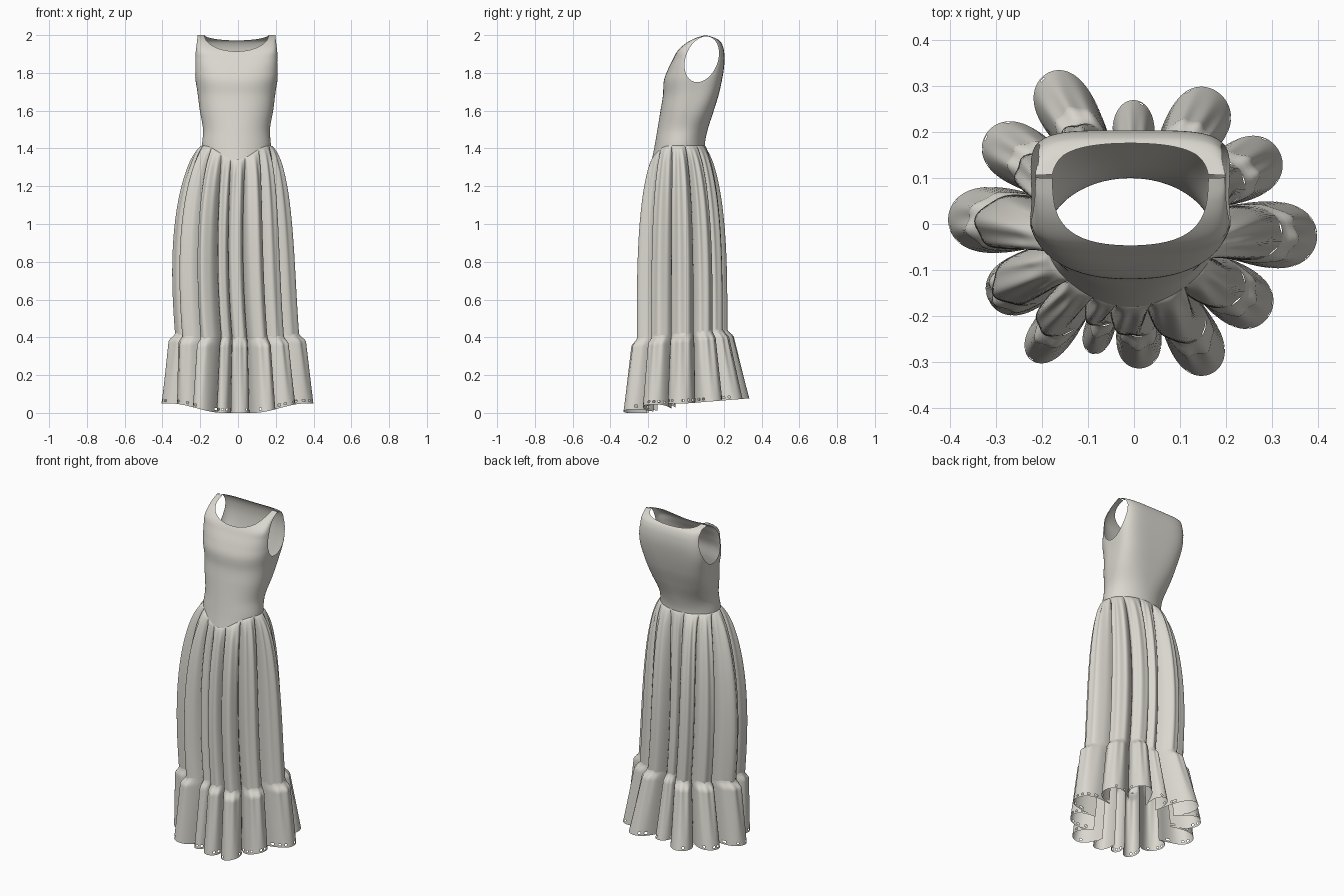
import bpy, bmesh, math, random
from math import sin, cos, pi, atan2, hypot, exp

if "Cube" in bpy.data.objects:
    bpy.data.objects.remove(bpy.data.objects["Cube"])

random.seed(4)
N = 520
cloth = bpy.data.materials.new("ivory_cloth")
cloth.diffuse_color = (0.70, 0.68, 0.62, 1)
cloth.use_nodes = True
cloth.node_tree.nodes["Principled BSDF"].inputs["Base Color"].default_value = cloth.diffuse_color


def interp(pts, z):
    """Smooth interpolation through (z, value) points."""
    if z <= pts[0][0]:
        return pts[0][1]
    for i in range(len(pts) - 1):
        (a, va), (b, vb) = pts[i], pts[i + 1]
        if z <= b:
            p = pts[i - 1] if i else pts[i]
            q = pts[i + 2] if i + 2 < len(pts) else pts[i + 1]
            t, h = (z - a) / (b - a), b - a
            m0 = (vb - p[1]) / (b - p[0]) * h
            m1 = (q[1] - va) / (q[0] - a) * h
            return ((2*t**3 - 3*t*t + 1) * va + (t**3 - 2*t*t + t) * m0
                    + (3*t*t - 2*t**3) * vb + (t**3 - t*t) * m1)
    return pts[-1][1]


def smooth(v, a, b):
    s = min(1, max(0, (v - a) / (b - a)))
    return s * s * (3 - 2 * s)


def sheet(rows, point):
    """Closed tube of cloth; point(angle, t) gives each position, t running down or up."""
    bm = bmesh.new()
    grid = [[bm.verts.new(point(2*pi*i/N, j/rows)) for i in range(N)] for j in range(rows + 1)]
    for j in range(rows):
        for i in range(N):
            k = (i + 1) % N
            bm.faces.new((grid[j][i], grid[j][k], grid[j+1][k], grid[j+1][i]))
    return bm


def finish(bm, name, angle):
    me = bpy.data.meshes.new(name)
    bm.to_mesh(me)
    bm.free()
    ob = bpy.data.objects.new(name, me)
    bpy.context.collection.objects.link(ob)
    me.materials.append(cloth)
    bpy.ops.object.select_all(action='DESELECT')
    ob.select_set(True)
    bpy.context.view_layer.objects.active = ob
    bpy.ops.object.shade_smooth_by_angle(angle=math.radians(angle))


# Bodice profiles: front depth, back depth, half width, front squareness, by height
FRONT = [(1.32, -.185), (1.42, -.165), (1.6, -.135), (1.68, -.122), (1.76, -.117),
         (1.82, -.095), (1.87, -.07), (1.92, -.042), (1.96, .003), (1.985, .05), (2.0, .1)]
BACK = [(1.32, .105), (1.42, .1), (1.5, .115), (1.6, .147), (1.7, .177), (1.82, .2),
        (1.9, .203), (1.96, .187), (1.985, .155), (2.0, .108)]
WIDTH = [(1.32, .185), (1.42, .182), (1.5, .177), (1.6, .194), (1.7, .207), (1.8, .222),
         (1.88, .221), (1.95, .212), (2.0, .206)]
SQUARE = [(1.4, 2), (1.6, 2.2), (1.8, 2.7), (1.88, 4), (1.94, 6.5), (2, 7)]
CX = -.008


def power(z, back):
    return 2 + 2.6 * smooth(z, 1.42, 1.85) if back else interp(SQUARE, z)


def section(a, z):
    f, b, w = interp(FRONT, z), interp(BACK, z), interp(WIDTH, z)
    c, s = cos(a), sin(a)
    n = power(z, s > 0)
    r = (abs(c) ** n + abs(s) ** n) ** (-1 / n)
    return w * c * r + CX, (f + b) / 2 + (b - f) / 2 * s * r


def depth(x, z, back):
    """Depth of the bodice surface at a given x and height."""
    f, b, w = interp(FRONT, z), interp(BACK, z), interp(WIDTH, z)
    n = power(z, back)
    h = (b - f) / 2 * max(0, 1 - min(1, abs(x - CX) / w) ** n) ** (1 / n)
    return (f + b) / 2 + (h if back else -h)


def waist_z(a):
    return 1.415 - .075 * max(0, -sin(a)) ** 5


# Bodice, with armholes and neckline trimmed to clean curves
def bodice_point(a, t):
    z0 = waist_z(a)
    z = z0 + (2 - z0) * (1 - (1 - t) ** 1.4)
    return (*section(a, z), z)


bm = sheet(90, bodice_point)


def arm_y(z):
    return .083 + .2 * (z - 1.87)


def armhole(v):
    return hypot((v.y - arm_y(v.z)) / .088, (v.z - 1.872) / .121) if abs(v.x) > .14 else 9


def neck(v):
    drop = .088 if v.y < .104 else .03
    return hypot((v.x - CX) / .17, (v.z - 2.002) / drop)


for test in (armhole, neck):
    gone = [f for f in bm.faces if test(f.calc_center_median()) < 1]
    rim = {v for f in gone for v in f.verts}
    bmesh.ops.delete(bm, geom=gone, context='FACES')
    for v in rim:
        if not v.is_valid or not v.link_faces:
            continue
        d = test(v.co)
        if not .5 < d < 1.6:
            continue
        if test is armhole:
            off = (v.co.y - arm_y(v.co.z)) / d
            v.co.z = 1.872 + (v.co.z - 1.872) / d
            v.co.y = arm_y(v.co.z) + off
        else:
            back = v.co.y > .104
            v.co.x = CX + (v.co.x - CX) / d
            v.co.z = min(2, 2.002 + (v.co.z - 2.002) / d)
            v.co.y = depth(v.co.x, v.co.z, back)
finish(bm, "bodice", 50)

# Fold tips of the hem, seen from above
TIPS = [(.40, -.01), (.325, .14), (.17, .295), (0, .27), (-.195, .325), (-.32, .2),
        (-.405, .01), (-.315, -.17), (-.205, -.31), (-.10, -.28), (0, -.315), (.18, -.32), (.28, -.22)]
LOBES = sorted((atan2(y, x) % (2*pi), hypot(x, y)) for x, y in TIPS)
M = len(LOBES)
EDGES = []
for i in range(M):
    a0 = LOBES[i - 1][0] - (2*pi if i == 0 else 0)
    EDGES.append((a0 + LOBES[i][0]) / 2)


def fold(a, scale, valley):
    """Pleated outline at angle a; the two centre back folds run deepest."""
    if a < EDGES[0]:
        a += 2*pi
    if a >= EDGES[0] + 2*pi:
        a -= 2*pi
    i = max(k for k in range(M) if EDGES[k] <= a + 1e-9)
    end = EDGES[i + 1] if i + 1 < M else EDGES[0] + 2*pi
    s = min(1, max(0, (a - EDGES[i]) / (end - EDGES[i])))
    g = max(0, sin(pi * s)) ** .45
    pinch = (s - .5) * (end - EDGES[i]) * (.26 * sin(pi * s))
    valley *= 1 - .6 * exp(-((a - pi / 2) / .42) ** 2)
    r = valley + (LOBES[i][1] * scale - valley) * g
    return r * cos(a + pinch), r * sin(a + pinch)


def seam_z(y):
    return .415 + .1 * y


def seam_scale(a):
    """Skirt width at the flounce seam, as a share of the hem; fullest at front left."""
    s = sin(a)
    side = exp(-(((a % (2*pi)) - 3.63) / .33) ** 2)
    return .81 - (.18 * s if s > 0 else -.03 * s) + .12 * side


def skirt_end(a):
    return fold(a, seam_scale(a), .165)


# Long gathered skirt
def skirt_point(a, t):
    u = t ** 1.5
    z0 = waist_z(a)
    wx, wy = section(a, z0)
    hx, hy = skirt_end(a)
    k = (1 - (1 - u) ** 3) ** .64
    ripple = 1 + .02 * sin(39 * a + 2 * sin(3 * a)) * min(1, u * 12) * (1 - .5 * u)
    x = (wx * (1 - k) + hx * k) * ripple - .02 * 4 * u * (1 - u)
    y = (wy * (1 - k) + hy * k) * ripple
    return x, y, z0 + (seam_z(hy) - z0) * u


bm = sheet(50, skirt_point)
bmesh.ops.reverse_faces(bm, faces=bm.faces[:])
finish(bm, "skirt", 60)


# Flounce at the hem
def flounce_point(a, t):
    sx, sy = skirt_end(a)
    q = smooth(t, 0, .12)
    k0 = min(.97, seam_scale(a) + .07)
    fx, fy = fold(a, k0 + (1 - k0) * t, .165 + .03 * t)
    ripple = 1 + .015 * sin(52 * a) * q * (1 - t)
    x, y = (sx + (fx - sx) * q) * ripple, (sy + (fy - sy) * q) * ripple
    hem = .05 * max(smooth(abs(x), .08, .36), smooth(y, -.1, .05)) + .08 * max(0, y)
    z0 = seam_z(sy) + .01
    return x, y, z0 + (hem - z0) * t


R = 34
bm = sheet(R, flounce_point)
bmesh.ops.reverse_faces(bm, faces=bm.faces[:])
# Openwork lace along the hem
bm.faces.ensure_lookup_table()
holes = []
for i in range(0, N, 5):
    if random.random() < .5:
        holes += [bm.faces[(R - 2) * N + i + k] for k in range(2)]
bmesh.ops.delete(bm, geom=holes, context='FACES')
finish(bm, "flounce", 60)
